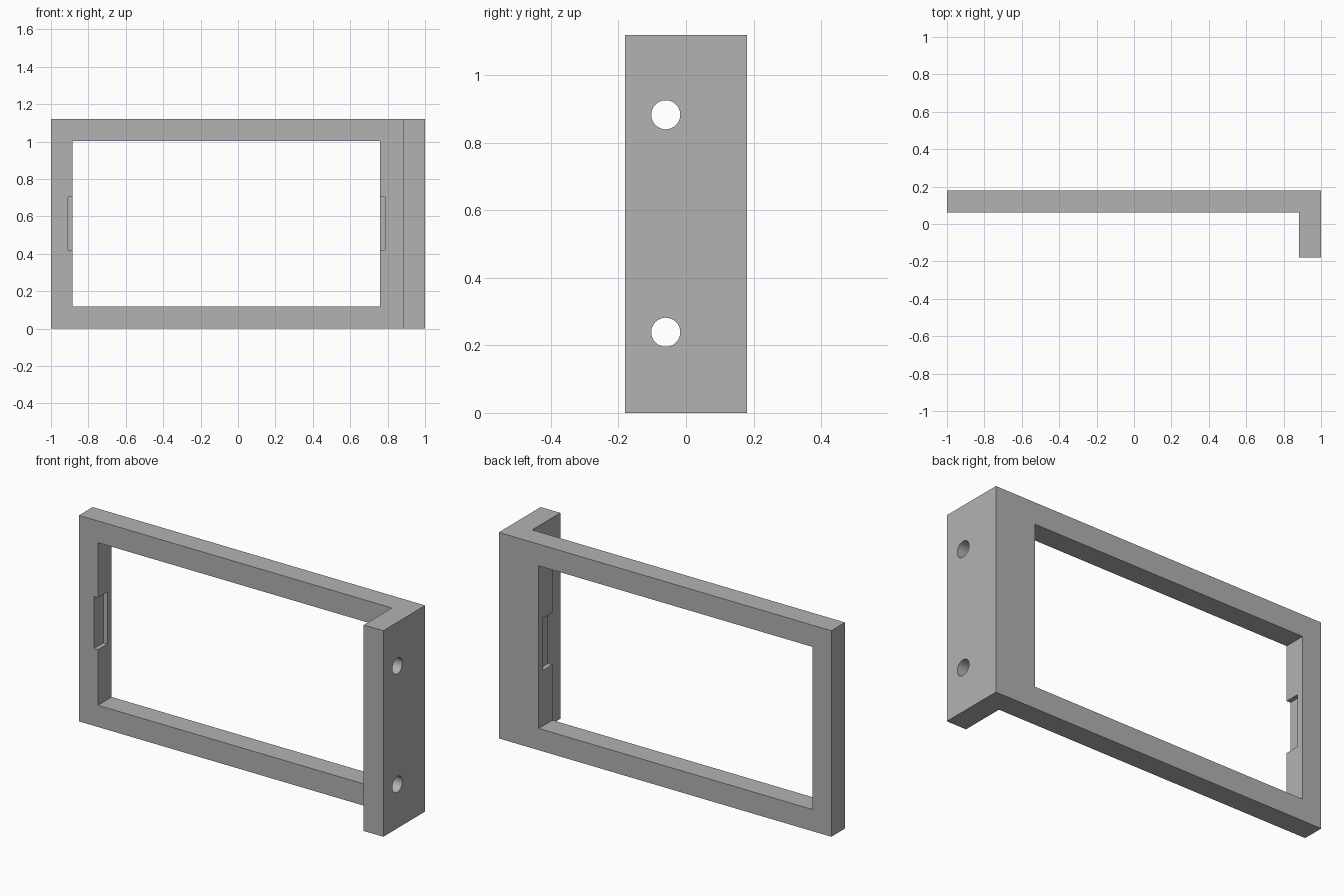
import bpy, bmesh, math
from mathutils import Matrix, Vector

if "Cube" in bpy.data.objects:
    bpy.data.objects.remove(bpy.data.objects["Cube"], do_unlink=True)

HEIGHT, DEPTH, WALL = 1.12, 0.18, 0.118
FRONT = DEPTH - WALL            # front plane of the frame panel
WIN_L, WIN_R = -0.886, 0.76     # window sides

grey = bpy.data.materials.new("plain_grey")
grey.use_nodes = True
grey.diffuse_color = (0.448, 0.448, 0.448, 1)
grey.node_tree.nodes["Principled BSDF"].inputs["Base Color"].default_value = grey.diffuse_color


def add_object(name, bm):
    bmesh.ops.recalc_face_normals(bm, faces=bm.faces)
    mesh = bpy.data.meshes.new(name)
    bm.to_mesh(mesh)
    bm.free()
    mesh.materials.append(grey)
    obj = bpy.data.objects.new(name, mesh)
    bpy.context.collection.objects.link(obj)
    return obj


def box(name, low, high):
    low, high = Vector(low), Vector(high)
    bm = bmesh.new()
    size = Matrix.Diagonal((high - low).to_4d())
    bmesh.ops.create_cube(bm, size=1, matrix=Matrix.Translation((low + high) / 2) @ size)
    return add_object(name, bm)


def drill(name, y, z, radius):
    bm = bmesh.new()
    place = Matrix.Translation((1 - WALL / 2, y, z)) @ Matrix.Rotation(math.pi / 2, 4, "Y")
    bmesh.ops.create_cone(bm, cap_ends=True, segments=48, radius1=radius,
                          radius2=radius, depth=0.3, matrix=place)
    return add_object(name, bm)


# L-shaped bracket: long frame panel with a side flange folded to the front
outline = [(-1, DEPTH), (-1, FRONT), (1 - WALL, FRONT),
           (1 - WALL, -DEPTH), (1, -DEPTH), (1, DEPTH)]
bm = bmesh.new()
base = bm.faces.new([bm.verts.new((x, y, 0)) for x, y in outline])
top = bmesh.ops.extrude_face_region(bm, geom=[base])["geom"]
bmesh.ops.translate(bm, vec=(0, 0, HEIGHT),
                    verts=[v for v in top if isinstance(v, bmesh.types.BMVert)])
bracket = add_object("bracket_frame", bm)

# Window, shallow latch notches open to the front, and flange screw holes
cutters = [
    box("window_cutter", (WIN_L, FRONT - 0.1, WALL), (WIN_R, 0.3, HEIGHT - WALL)),
    box("notch_cutter", (WIN_L - 0.024, FRONT - 0.05, 0.42), (WIN_R + 0.026, 0.143, 0.703)),
    drill("lower_hole_cutter", -0.06, 0.239, 0.043),
    drill("upper_hole_cutter", -0.06, 0.883, 0.043),
]
for cutter in cutters:
    cut = bracket.modifiers.new(cutter.name, "BOOLEAN")
    cut.operation, cut.solver, cut.object = "DIFFERENCE", "EXACT", cutter

# Apply the cuts, then discard the cutters
bpy.context.view_layer.objects.active = bracket
bpy.ops.object.select_all(action="DESELECT")
bracket.select_set(True)
for cutter in cutters:
    bpy.ops.object.modifier_apply(modifier=cutter.name)
    bpy.data.objects.remove(cutter, do_unlink=True)
bpy.ops.object.shade_smooth_by_angle(angle=math.radians(30))
